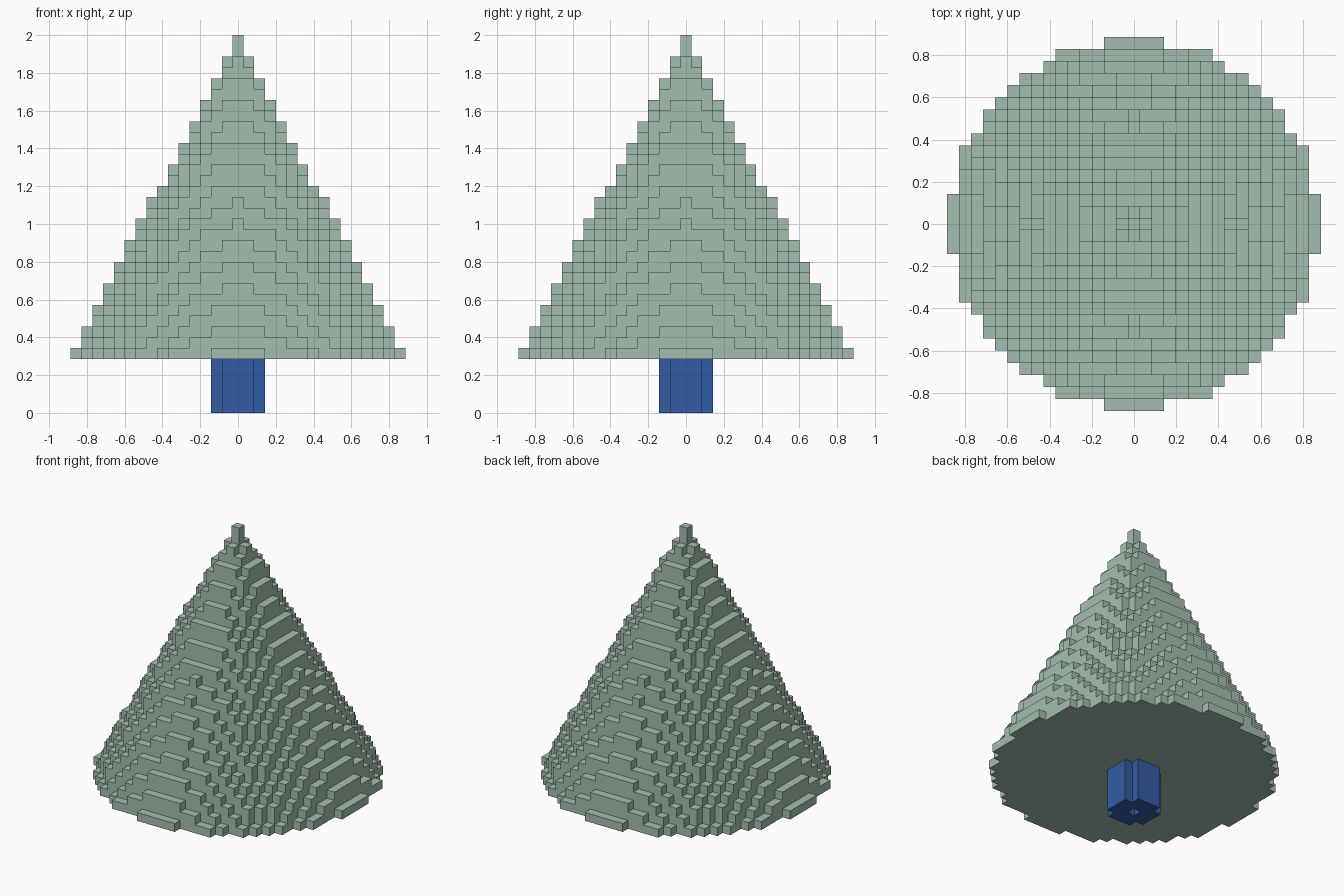
import bpy, bmesh, math
from mathutils import Vector

if "Cube" in bpy.data.objects:
    bpy.data.objects.remove(bpy.data.objects["Cube"], do_unlink=True)

V = 2 / 35              # edge of one block
TRUNK_LAYERS = 5
CONE_LAYERS = 30
BASE_RADIUS = 15        # in blocks, from the centre block


def material(name, rgb):
    m = bpy.data.materials.new(name)
    m.use_nodes = True
    m.diffuse_color = (*rgb, 1)
    bsdf = next(n for n in m.node_tree.nodes if n.type == 'BSDF_PRINCIPLED')
    bsdf.inputs["Base Color"].default_value = (*rgb, 1)
    bsdf.inputs["Roughness"].default_value = 0.9
    return m


def disc(radius, layer):
    """Blocks of one round layer."""
    r = radius + 0.25
    n = math.ceil(r)
    return {(x, y, layer) for x in range(-n, n + 1) for y in range(-n, n + 1)
            if x * x + y * y <= r * r}


def block_object(name, cells, mat):
    """Outer skin of a set of blocks, with flat areas merged."""
    bm = bmesh.new()
    for cell in cells:
        centre = Vector(cell) + Vector((0, 0, 0.5))
        for axis in range(3):
            for sign in (-1, 1):
                step = [0, 0, 0]
                step[axis] = sign
                if tuple(c + s for c, s in zip(cell, step)) in cells:
                    continue
                u, v = Vector(), Vector()
                u[(axis + 1) % 3] = 0.5
                v[(axis + 2) % 3] = 0.5 * sign
                mid = centre + Vector(step) * 0.5
                bm.faces.new([bm.verts.new((mid + a * u + b * v) * V)
                              for a, b in ((-1, -1), (1, -1), (1, 1), (-1, 1))])
    bmesh.ops.remove_doubles(bm, verts=bm.verts[:], dist=V * 0.01)
    bmesh.ops.dissolve_limit(bm, angle_limit=0.01, verts=bm.verts[:], edges=bm.edges[:])
    mesh = bpy.data.meshes.new(name)
    bm.to_mesh(mesh)
    bm.free()
    mesh.materials.append(mat)
    obj = bpy.data.objects.new(name, mesh)
    bpy.context.collection.objects.link(obj)
    return obj


# Foliage: round layers shrinking evenly to a single block
foliage = set()
for i in range(CONE_LAYERS):
    foliage |= disc(BASE_RADIUS * (1 - i / (CONE_LAYERS - 1)), TRUNK_LAYERS + i)
block_object("foliage", foliage, material("pale green", (0.371, 0.515, 0.428)))

# Trunk: round column with a one-block hollow core
trunk = set()
for k in range(TRUNK_LAYERS):
    trunk |= disc(2, k) - {(0, 0, k)}
block_object("trunk", trunk, material("blue", (0.034, 0.105, 0.366)))
